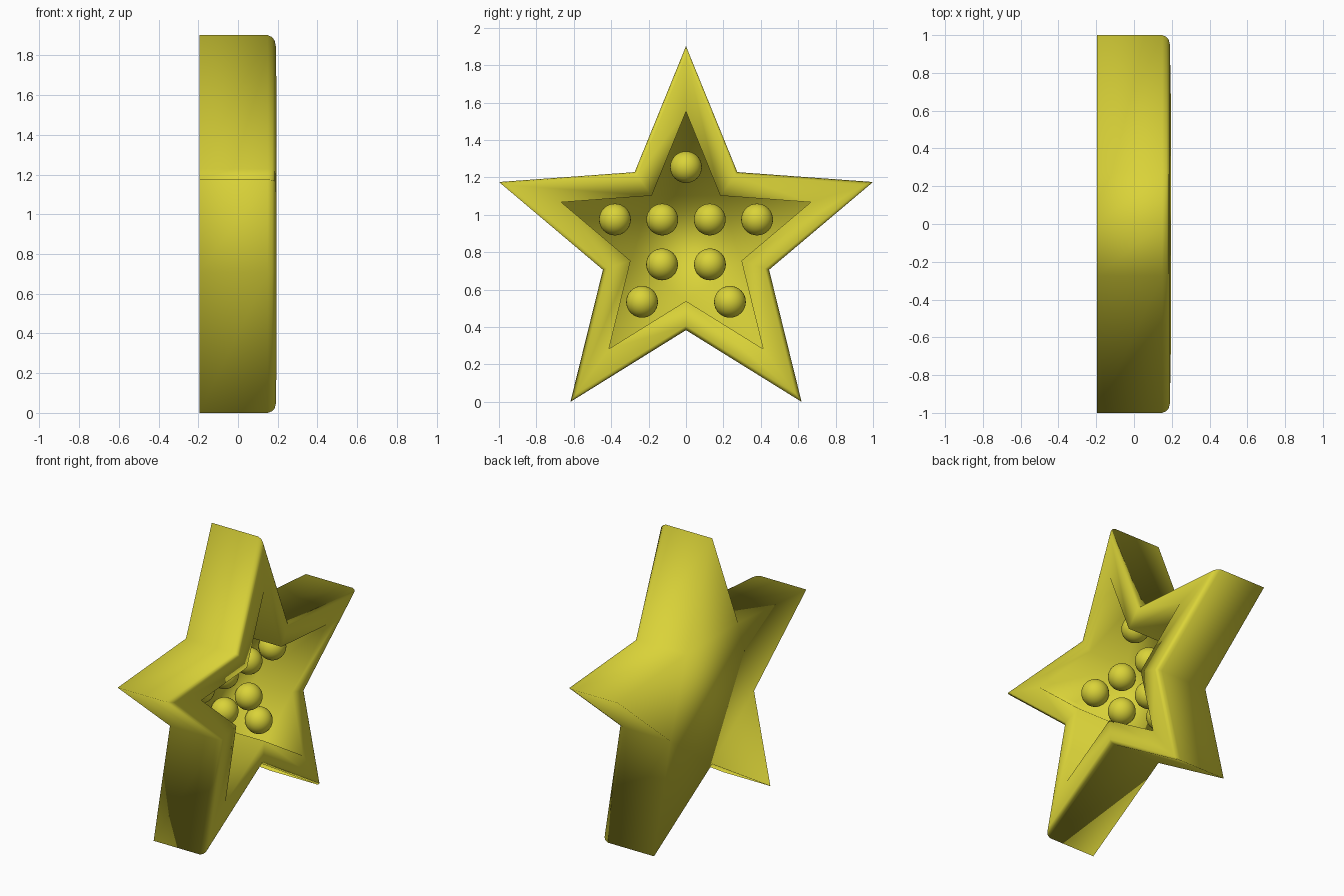
import bpy, bmesh, math

old = bpy.data.objects.get("Cube")
if old:
    bpy.data.objects.remove(old, do_unlink=True)

# One yellow colour for everything
yellow = bpy.data.materials.new("yellow")
yellow.use_nodes = True
colour = (0.70, 0.65, 0.04, 1)
yellow.diffuse_color = colour
yellow.node_tree.nodes["Principled BSDF"].inputs["Base Color"].default_value = colour

TIP = 1 / math.cos(math.radians(18))   # tip radius gives a width of 2
NOTCH = 0.467                          # radius of the inner corners
CENTRE = TIP * math.cos(math.radians(36))
FLOOR = -0.09


def make_object(name, bm):
    bmesh.ops.recalc_face_normals(bm, faces=bm.faces)
    for face in bm.faces:
        face.smooth = True
    mesh = bpy.data.meshes.new(name)
    bm.to_mesh(mesh)
    bm.free()
    mesh.materials.append(yellow)
    obj = bpy.data.objects.new(name, mesh)
    bpy.context.collection.objects.link(obj)
    return obj


def star_ring(bm, x, scale):
    ring = []
    for i in range(10):
        angle = math.radians(36 * i)
        radius = scale * (NOTCH if i % 2 else TIP)
        ring.append(bm.verts.new((x, radius * math.sin(angle),
                                  CENTRE + radius * math.cos(angle))))
    return ring


# Star tray: side wall, rounded rim, recess wall and floor
profile = [(-0.195, 1), (0.15, 1), (0.172, 0.99), (0.184, 0.975),
           (0.19, 0.95), (0.195, 0.667), (FLOOR, 0.667)]
bm = bmesh.new()
rings = [star_ring(bm, x, s) for x, s in profile]
for a, b in zip(rings, rings[1:]):
    for i in range(10):
        j = (i + 1) % 10
        bm.faces.new((a[i], a[j], b[j], b[i]))
bm.faces.new(rings[0])
bm.faces.new(rings[-1])
make_object("star_tray", bm)

# Balls resting in the recess
balls = [(0, 1.255)]
for y, z in [(0.38, 0.975), (0.127, 0.975), (0.128, 0.735), (0.235, 0.535)]:
    balls += [(y, z), (-y, z)]
for n, (y, z) in enumerate(balls, 1):
    bm = bmesh.new()
    bmesh.ops.create_uvsphere(bm, u_segments=32, v_segments=16, radius=0.085)
    ball = make_object(f"ball_{n}", bm)
    ball.location = (FLOOR + 0.08, y, z)
